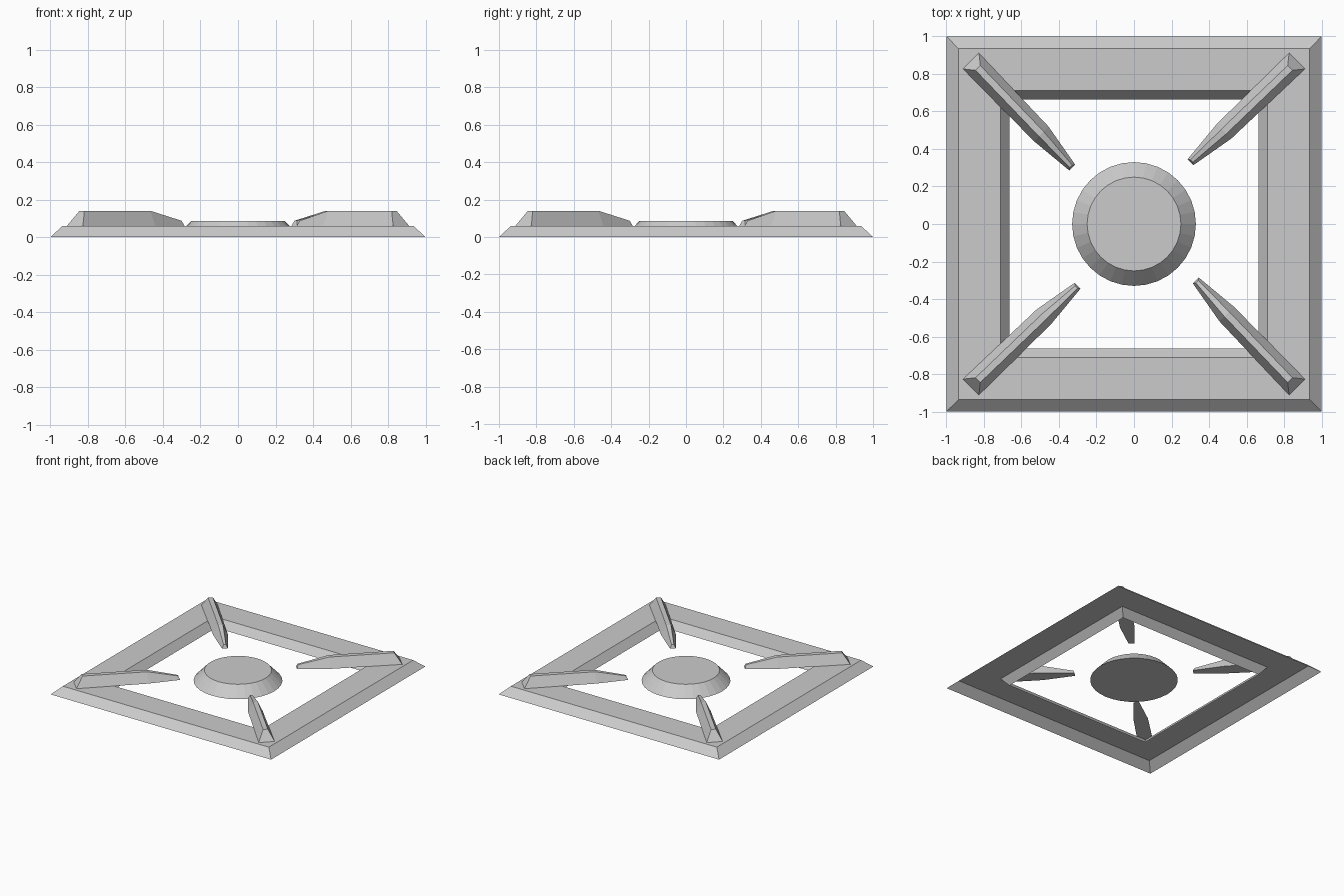
import bpy, bmesh, math
from mathutils import Matrix

if "Cube" in bpy.data.objects:
    bpy.data.objects.remove(bpy.data.objects["Cube"])


def make_object(name, bm, recalc=True):
    if recalc:
        bmesh.ops.recalc_face_normals(bm, faces=bm.faces)
    mesh = bpy.data.meshes.new(name)
    bm.to_mesh(mesh)
    bm.free()
    obj = bpy.data.objects.new(name, mesh)
    bpy.context.collection.objects.link(obj)
    return obj


def loft(bm, rings, caps=True):
    """Join vertex rings with quads, optionally capping both ends."""
    rings = [[bm.verts.new(p) for p in ring] for ring in rings]
    n = len(rings[0])
    for a, b in zip(rings, rings[1:]):
        for i in range(n):
            j = (i + 1) % n
            bm.faces.new((a[i], a[j], b[j], b[i]))
    if caps:
        bm.faces.new(rings[0])
        bm.faces.new(rings[-1])


# Square frame: pressed channel, open underneath, mitred around four corners
bm = bmesh.new()
profile = [(1.0, 0), (0.935, 0.06), (0.713, 0.06), (0.665, 0)]
loft(bm, [[(sx * r, sy * r, z) for sx, sy in ((1, 1), (-1, 1), (-1, -1), (1, -1))]
          for r, z in profile], caps=False)
make_object("square_frame", bm, recalc=False)

# Centre burner cap
bm = bmesh.new()
bmesh.ops.create_cone(bm, cap_ends=True, segments=32, radius1=0.33, radius2=0.25,
                      depth=0.085, matrix=Matrix.Translation((0, 0, 0.0425)))
make_object("burner_cap", bm)

# Pan support arms: tapered sections resting on the frame, pointing in from each corner
# (bottom distance, bottom half width, top distance, top half width, top z, sideways offset)
sections = [(0.445, 0.022, 0.455, 0.009, 0.087, 0.02),
            (0.69, 0.055, 0.69, 0.018, 0.14, 0.01),
            (1.23, 0.06, 1.177, 0.018, 0.14, 0.0)]
for k in range(4):
    bm = bmesh.new()
    loft(bm, [[(db, o - wb, 0.06), (db, o + wb, 0.06), (dt, o + wt, z), (dt, o - wt, z)]
              for db, wb, dt, wt, z, o in sections])
    bm.transform(Matrix.Rotation(math.radians(45 + 90 * k), 4, 'Z'))
    make_object(f"support_arm_{k + 1}", bm)
